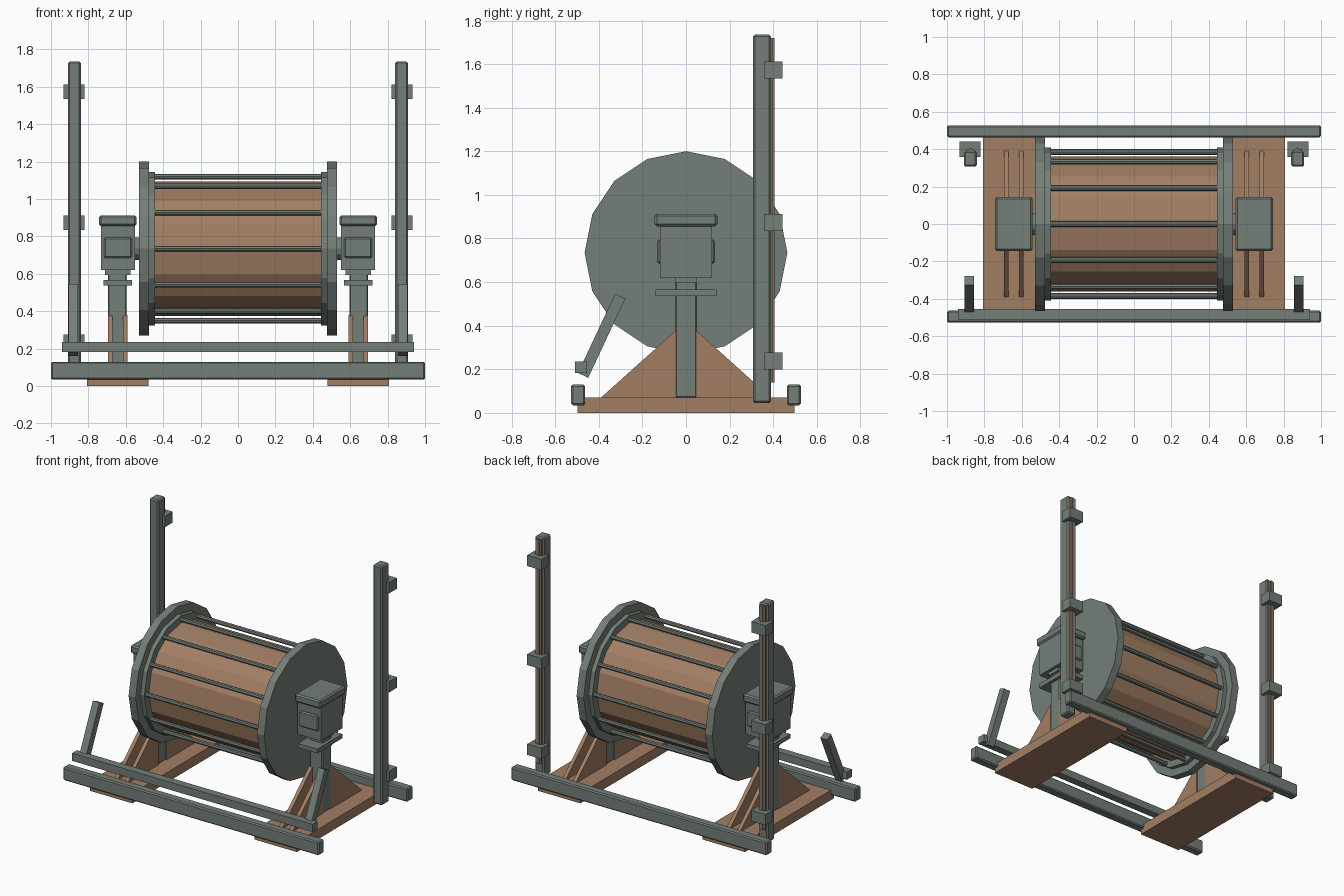
import bpy, bmesh, math
from mathutils import Vector

cube = bpy.data.objects.get("Cube")
if cube:
    bpy.data.objects.remove(cube, do_unlink=True)


def make_material(name, rgb):
    mat = bpy.data.materials.new(name)
    mat.use_nodes = True
    mat.diffuse_color = (*rgb, 1)
    mat.node_tree.nodes["Principled BSDF"].inputs["Base Color"].default_value = (*rgb, 1)
    return mat


METAL = make_material("grey green metal", (0.175, 0.21, 0.19))
WOOD = make_material("warm brown wood", (0.36, 0.21, 0.125))


def finish(name, bm, mat, bevel=0):
    bmesh.ops.recalc_face_normals(bm, faces=bm.faces)
    mesh = bpy.data.meshes.new(name)
    bm.to_mesh(mesh)
    bm.free()
    mesh.materials.append(mat)
    obj = bpy.data.objects.new(name, mesh)
    bpy.context.collection.objects.link(obj)
    if bevel:
        mod = obj.modifiers.new("Bevel", "BEVEL")
        mod.width = bevel
        mod.segments = 1
    return obj


def box(name, xs, ys, zs, mat=METAL, bevel=0):
    """Box spanning the given ranges on each axis."""
    bm = bmesh.new()
    bmesh.ops.create_cube(bm, size=1)
    for v in bm.verts:
        v.co = Vector([(r[0] + r[1]) / 2 + c * (r[1] - r[0])
                       for c, r in zip(v.co, (xs, ys, zs))])
    return finish(name, bm, mat, bevel)


def prism(name, points, x0, x1, mat=METAL, bevel=0):
    """Profile in the yz plane pushed along x."""
    bm = bmesh.new()
    face = bm.faces.new([bm.verts.new((x0, y, z)) for y, z in points])
    out = bmesh.ops.extrude_face_region(bm, geom=[face])["geom"]
    bmesh.ops.translate(bm, vec=(x1 - x0, 0, 0),
                        verts=[g for g in out if isinstance(g, bmesh.types.BMVert)])
    return finish(name, bm, mat, bevel)


AXIS_Z = 0.735


def disc(name, radius, x0, x1, mat=METAL, sides=16, y=0, z=AXIS_Z, bevel=0):
    """Faceted cylinder lying along x, with a corner at the top."""
    steps = [math.tau * i / sides for i in range(sides)]
    return prism(name, [(y + radius * math.sin(a), z + radius * math.cos(a)) for a in steps],
                 x0, x1, mat, bevel)


# Drum barrel with its ring of tie rods
disc("drum_barrel", 0.36, -0.45, 0.45, WOOD)
for i in range(12):
    a = math.tau * i / 12
    disc(f"tie_rod_{i + 1}", 0.015, -0.45, 0.45, sides=8,
         y=0.385 * math.sin(a), z=AXIS_Z + 0.385 * math.cos(a))

# Long floor rails and the front foot bar
for name, s in (("front_rail", -1), ("back_rail", 1)):
    box(name, (-1, 1), sorted((s * 0.463, s * 0.527)), (0.035, 0.13), bevel=0.008)
box("front_foot_bar", (-0.94, 0.94), (-0.51, -0.455), (0.182, 0.236))

for side, s in (("right", -1), ("left", 1)):
    def span(a, b):
        return sorted((s * a, s * b))

    # Drum end
    disc(f"{side}_drum_end", 0.465, s * 0.475, s * 0.53)
    disc(f"{side}_rod_ring", 0.41, s * 0.445, s * 0.475)
    disc(f"{side}_axle", 0.06, s * 0.53, s * 0.57, sides=12)

    # Base plate, post and sloping ribs
    box(f"{side}_base_plate", span(0.478, 0.808), (-0.497, 0.497), (0, 0.07), WOOD)
    box(f"{side}_post", span(0.595, 0.695), (-0.05, 0.05), (0.07, 0.63), bevel=0.006)
    for end, e in (("front", -1), ("back", 1)):
        for rib, x in (("inner", 0.603), ("outer", 0.683)):
            prism(f"{side}_{end}_{rib}_rib",
                  [(e * 0.045, 0.07), (e * 0.39, 0.07), (e * 0.045, 0.38)],
                  s * (x - 0.013), s * (x + 0.013), WOOD)

    # Bearing housing
    box(f"{side}_collar", span(0.567, 0.718), (-0.14, 0.14), (0.537, 0.567))
    box(f"{side}_neck", span(0.575, 0.71), (-0.05, 0.05), (0.595, 0.625))
    box(f"{side}_housing", span(0.55, 0.733), (-0.12, 0.12), (0.62, 0.86))
    box(f"{side}_housing_lid", span(0.543, 0.743), (-0.144, 0.144), (0.856, 0.913), bevel=0.01)
    box(f"{side}_housing_panel", span(0.567, 0.717), (-0.132, 0.132), (0.685, 0.795), bevel=0.008)

    # Tall upright with wooden strip, centre runner and brackets
    box(f"{side}_upright", span(0.84, 0.91), (0.307, 0.39), (0.045, 1.735), bevel=0.009)
    box(f"{side}_upright_strip", span(0.852, 0.898), (0.38, 0.4), (0.14, 1.72), WOOD)
    box(f"{side}_upright_runner", span(0.867, 0.883), (0.38, 0.405), (0.14, 1.72))
    for i, z in enumerate((0.2, 0.835, 1.535)):
        box(f"{side}_bracket_{i + 1}", span(0.82, 0.932), (0.358, 0.442), (z, z + 0.077))

    # Leaning lever arm
    low, high = Vector((-0.472, 0.172)), Vector((-0.302, 0.535))
    across = (high - low).orthogonal().normalized() * 0.026
    prism(f"{side}_lever", [tuple(p) for p in (low - across, low + across,
                                                high + across, high - across)],
          s * 0.855, s * 0.907)
